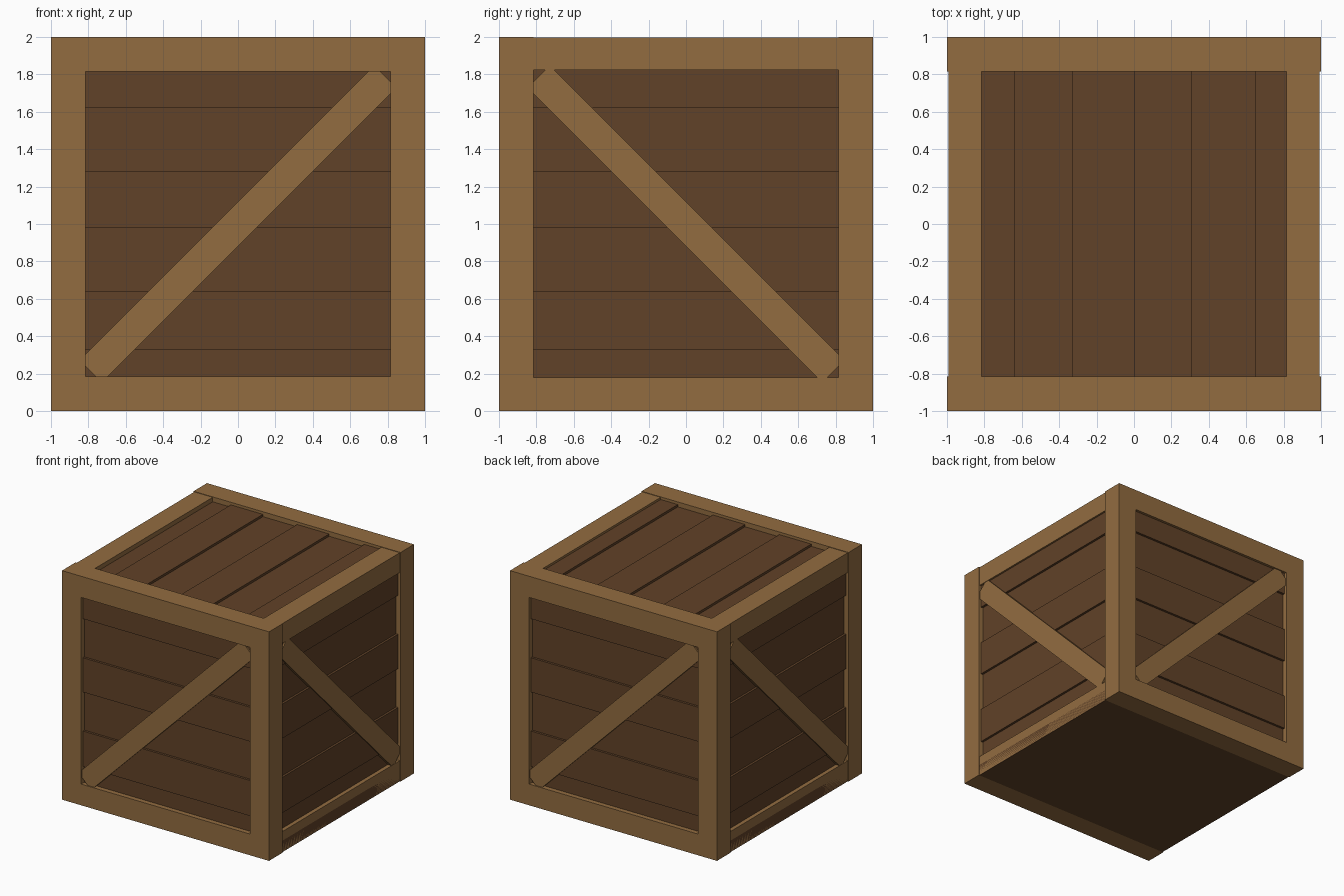
import bpy
from math import pi
from mathutils import Matrix, Vector

if "Cube" in bpy.data.objects:
    bpy.data.objects.remove(bpy.data.objects["Cube"])


def material(name, rgb):
    m = bpy.data.materials.new(name)
    m.diffuse_color = (*rgb, 1)
    m.use_nodes = True
    m.node_tree.nodes["Principled BSDF"].inputs["Base Color"].default_value = m.diffuse_color
    return m


FRAME = material("frame_wood", (0.288, 0.15, 0.051))
PLANK = material("plank_wood", (0.12, 0.054, 0.021))


def box(name, lo, hi, mat, matrix=Matrix()):
    """Box between two corners, then moved by matrix."""
    lo, hi = Vector(lo), Vector(hi)
    bpy.ops.mesh.primitive_cube_add(size=1)
    ob = bpy.context.object
    ob.name = name
    ob.data.materials.append(mat)
    size = hi - lo
    ob.data.transform(matrix @ Matrix.Translation((lo + hi) / 2)
                      @ Matrix.Diagonal((*size, 1)))
    return ob


IN, OUT = 0.815, 1.0      # frame opening and outer half size
SIDE = 0.993              # side rails sit slightly inside the posts
LOW, HIGH = 0.957, 0.977  # alternating plank surface levels
BACK = 0.90               # hidden back of the planks

# Corner posts
for sx in (-1, 1):
    for sy in (-1, 1):
        c = Vector((sx, sy)) * (IN + OUT) / 2
        h = (OUT - IN) / 2
        box("corner_post", (c.x - h, c.y - h, 0), (c.x + h, c.y + h, 2), FRAME)

# Rails along the front, back and sides
for s in (-1, 1):
    for z0, z1 in ((0, 0.185), (1.815, 2)):
        y = sorted((s * IN, s * OUT))
        box("front_back_rail", (-IN, y[0], z0), (IN, y[1], z1), FRAME)
    for z0, z1 in ((0.004, 0.18), (1.823, 1.996)):
        x = sorted((s * IN, s * SIDE))
        box("side_rail", (x[0], -IN, z0), (x[1], IN, z1), FRAME)

# Wall planks and diagonal braces, four walls turned around z
joints = [0.17, 0.33, 0.64, 0.98, 1.28, 1.62, 1.83]
for k in range(4):
    turn = Matrix.Rotation(k * pi / 2, 4, 'Z')
    for i, (a, b) in enumerate(zip(joints, joints[1:])):
        d = HIGH if i % 2 else LOW
        box("wall_plank", (-0.83, -d, a), (0.83, -BACK, b), PLANK, turn)
    tilt = -pi / 4 if k % 2 == 0 else pi / 4
    slope = Matrix.Translation((0, 0, 1)) @ Matrix.Rotation(tilt, 4, 'Y')
    box("diagonal_brace", (-1.114, -0.99, -0.085), (1.114, -0.93, 0.085),
        FRAME, turn @ slope)

# Lid planks
joints = [-0.83, -0.64, -0.33, 0, 0.31, 0.65, 0.83]
for i, (a, b) in enumerate(zip(joints, joints[1:])):
    d = HIGH if i % 2 else LOW
    box("lid_plank", (a, -0.83, 1 + BACK), (b, 0.83, 1 + d), PLANK)

# Flat floor board
box("floor_board", (-SIDE, -IN, 0), (SIDE, IN, 0.1), PLANK)
